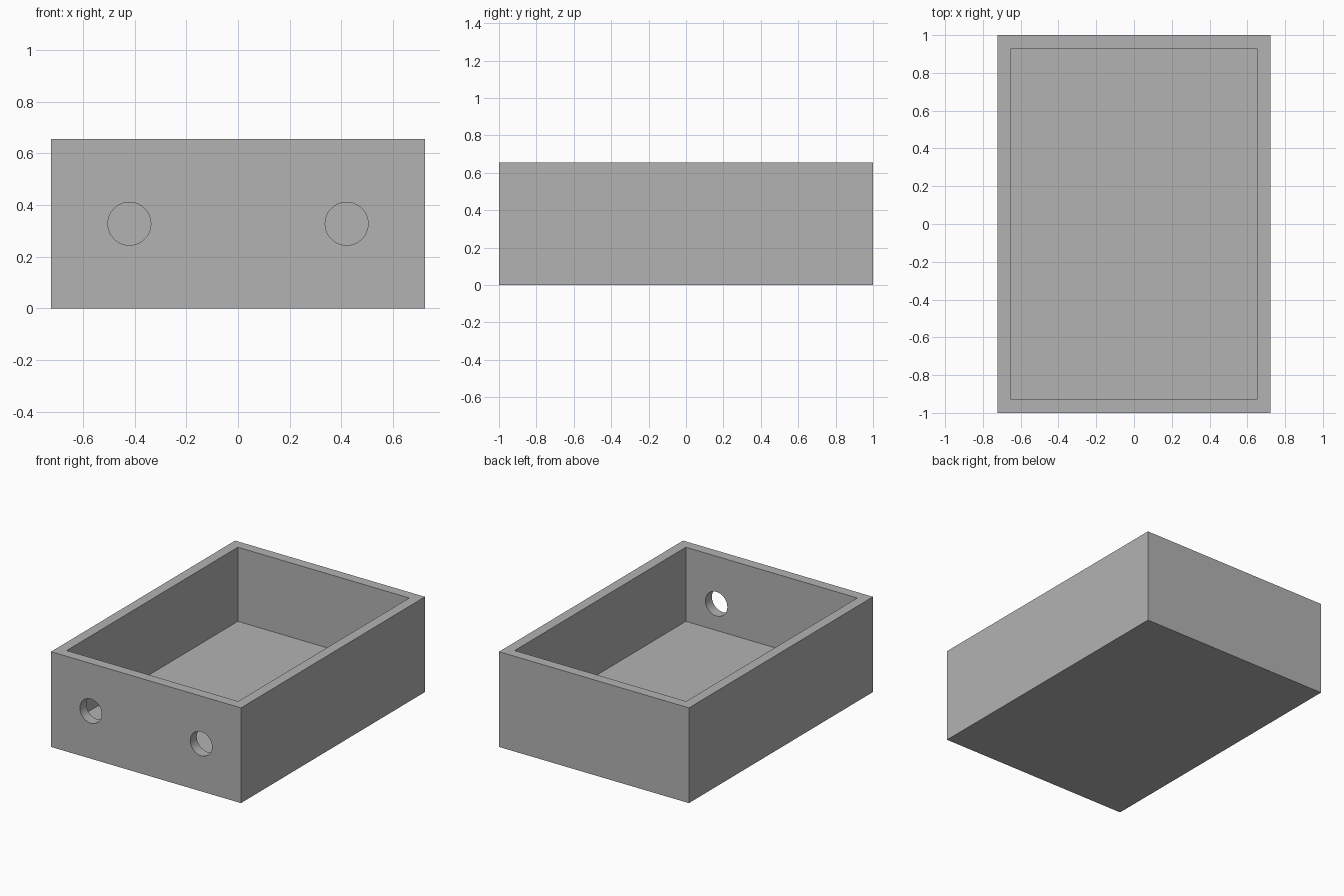
import bpy
import math

if "Cube" in bpy.data.objects:
    bpy.data.objects.remove(bpy.data.objects["Cube"], do_unlink=True)

WIDTH, LENGTH, HEIGHT = 1.445, 2.0, 0.655
WALL, FLOOR = 0.07, 0.145
HOLE_RADIUS, HOLE_X = 0.083, 0.42

grey = bpy.data.materials.new("plain grey")
grey.use_nodes = True
grey.diffuse_color = (0.45, 0.45, 0.45, 1)
grey.node_tree.nodes["Principled BSDF"].inputs["Base Color"].default_value = grey.diffuse_color


def block(name, size, bottom):
    """Box centred on x and y, resting at the given height."""
    bpy.ops.mesh.primitive_cube_add(size=1, location=(0, 0, bottom + size[2] / 2))
    obj = bpy.context.object
    obj.name = name
    obj.scale = size
    bpy.ops.object.transform_apply(location=True, rotation=True, scale=True)
    obj.data.materials.append(grey)
    return obj


def cut(target, cutter):
    """Subtract the cutter from the target, then discard it."""
    mod = target.modifiers.new("cut", 'BOOLEAN')
    mod.operation = 'DIFFERENCE'
    mod.solver = 'EXACT'
    mod.object = cutter
    bpy.context.view_layer.objects.active = target
    bpy.ops.object.modifier_apply(modifier=mod.name)
    bpy.data.objects.remove(cutter, do_unlink=True)


# Open-topped box with a thick floor
box = block("open_box", (WIDTH, LENGTH, HEIGHT), 0)
cut(box, block("cavity_cutter", (WIDTH - 2 * WALL, LENGTH - 2 * WALL, HEIGHT), FLOOR))

# Two round holes through the front wall only
for side in (-1, 1):
    bpy.ops.mesh.primitive_cylinder_add(
        vertices=64, radius=HOLE_RADIUS, depth=WALL * 4,
        location=(side * HOLE_X, -LENGTH / 2, HEIGHT / 2),
        rotation=(math.pi / 2, 0, 0))
    hole = bpy.context.object
    hole.name = "hole_cutter"
    hole.data.materials.append(grey)
    cut(box, hole)

# Smooth hole walls, crisp box edges
bpy.ops.object.select_all(action='DESELECT')
box.select_set(True)
bpy.context.view_layer.objects.active = box
bpy.ops.object.shade_smooth_by_angle(angle=math.radians(30))
